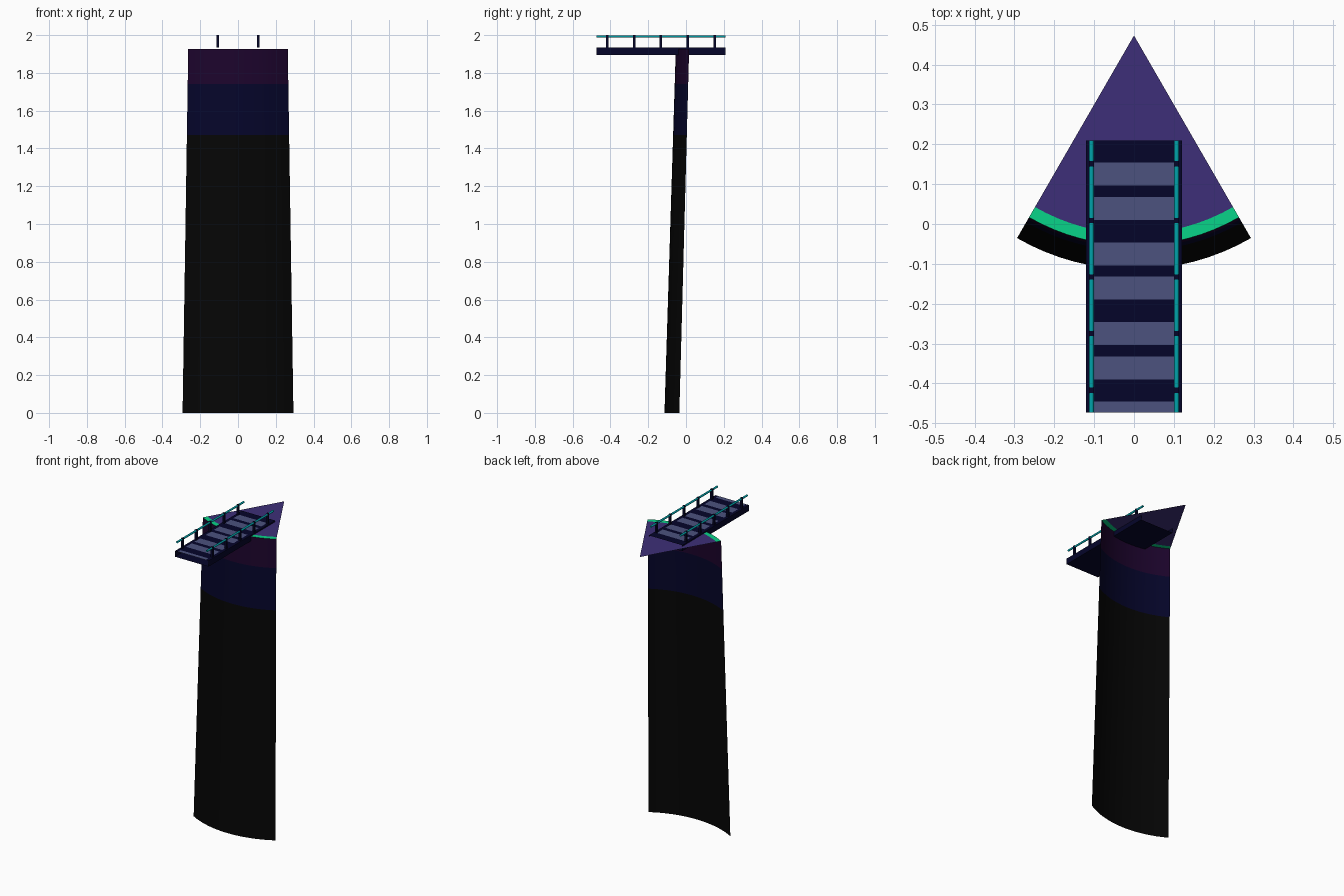
import bpy, bmesh
from math import sin, cos, pi, radians

cube = bpy.data.objects.get("Cube")
if cube:
    bpy.data.objects.remove(cube)


def material(name, hex_code):
    def lin(c):
        return c / 12.92 if c <= 0.04045 else ((c + 0.055) / 1.055) ** 2.4
    rgb = [lin(int(hex_code[i:i + 2], 16) / 255) for i in (0, 2, 4)]
    m = bpy.data.materials.new(name)
    m.use_nodes = True
    m.diffuse_color = (*rgb, 1)
    m.node_tree.nodes["Principled BSDF"].inputs["Base Color"].default_value = (*rgb, 1)
    return m


BLACK = material("black", "050505")
NAVY = material("navy", "05052a")
PLUM = material("dark plum", "1c042c")
PURPLE = material("purple", "3d2f78")
GREEN = material("green", "08d488")
SLATE = material("slate blue", "4c527e")
TEAL = material("teal", "00a3ab")

APEX_Y, TOP_Z = 0.473, 1.926
R_BASE, R_TOP, R_RING = 0.587, 0.527, 0.497
SEGMENTS = 16
DECK_BACK = 0.21


def finish(name, bm, mats):
    mesh = bpy.data.meshes.new(name)
    bm.to_mesh(mesh)
    bm.free()
    ob = bpy.data.objects.new(name, mesh)
    bpy.context.collection.objects.link(ob)
    for m in mats:
        mesh.materials.append(m)
    return ob


def smooth(ob):
    for p in ob.data.polygons:
        p.use_smooth = True


def arc(bm, r, z):
    """Row of vertices along the 60 degree front arc."""
    angles = [radians(-30 + 60 * i / SEGMENTS) for i in range(SEGMENTS + 1)]
    return [bm.verts.new((r * sin(a), APEX_Y - r * cos(a), z)) for a in angles]


def bridge(bm, low, high, index=0):
    for i in range(len(low) - 1):
        f = bm.faces.new((low[i], low[i + 1], high[i + 1], high[i]))
        f.material_index = index


# Tapered curved wall with three colour bands
bm = bmesh.new()
rows = [arc(bm, R_BASE + (R_TOP - R_BASE) * z / TOP_Z, z)
        for z in (0, 1.47, 1.74, TOP_Z)]
for band in range(3):
    bridge(bm, rows[band], rows[band + 1], band)
smooth(finish("tower_wall", bm, [BLACK, NAVY, PLUM]))

# Flat wedge roof with a green rim
bm = bmesh.new()
outer, inner = arc(bm, R_TOP, TOP_Z), arc(bm, R_RING, TOP_Z)
apex = bm.verts.new((0, APEX_Y, TOP_Z))
bridge(bm, outer, inner, 1)
for a, b in zip(inner, inner[1:]):
    bm.faces.new((a, b, apex))
finish("wedge_roof", bm, [PURPLE, GREEN])

# Open-ended walkway deck, top cut into slate panels
HALF, PANEL, LOW, HIGH = 0.12, 0.10, 1.896, 1.934
cuts, y = [DECK_BACK], DECK_BACK
steps = [0.056, 0.058, 0.028, 0.058]
i = 0
while y > -APEX_Y:
    y = max(y - steps[i % 4], -APEX_Y)
    cuts.append(y)
    i += 1
section = [(-HALF, LOW), (HALF, LOW), (HALF, HIGH),
           (PANEL, HIGH), (-PANEL, HIGH), (-HALF, HIGH)]
bm = bmesh.new()
rings = [[bm.verts.new((x, y, z)) for x, z in section] for y in cuts]
for k in range(len(rings) - 1):
    for s in range(6):
        t = (s + 1) % 6
        f = bm.faces.new((rings[k][s], rings[k][t], rings[k + 1][t], rings[k + 1][s]))
        f.material_index = 1 if s == 3 and k % 2 else 0
bmesh.ops.recalc_face_normals(bm, faces=bm.faces)
finish("walkway_deck", bm, [NAVY, SLATE])

# Round open-ended handrails and square posts on both sides
SIDES, RAIL_R, RAIL_Z = 8, 0.0065, 1.993
for side, x in (("left", 0.107), ("right", -0.107)):
    bm = bmesh.new()
    turns = [2 * pi * (a + 0.5) / SIDES for a in range(SIDES)]
    ends = [[bm.verts.new((x + RAIL_R * cos(t), y, RAIL_Z + RAIL_R * sin(t)))
             for t in turns] for y in (-APEX_Y, DECK_BACK)]
    for s in range(SIDES):
        t = (s + 1) % SIDES
        bm.faces.new((ends[0][s], ends[0][t], ends[1][t], ends[1][s]))
    bmesh.ops.recalc_face_normals(bm, faces=bm.faces)
    smooth(finish(side + "_handrail", bm, [TEAL]))

    bm = bmesh.new()
    for n in range(5):
        post = bmesh.ops.create_cube(bm, size=1)["verts"]
        bmesh.ops.scale(bm, vec=(0.013, 0.013, 2.0 - HIGH), verts=post)
        bmesh.ops.translate(bm, vec=(x, -0.417 + 0.142 * n, (2.0 + HIGH) / 2), verts=post)
    finish(side + "_rail_posts", bm, [NAVY])
